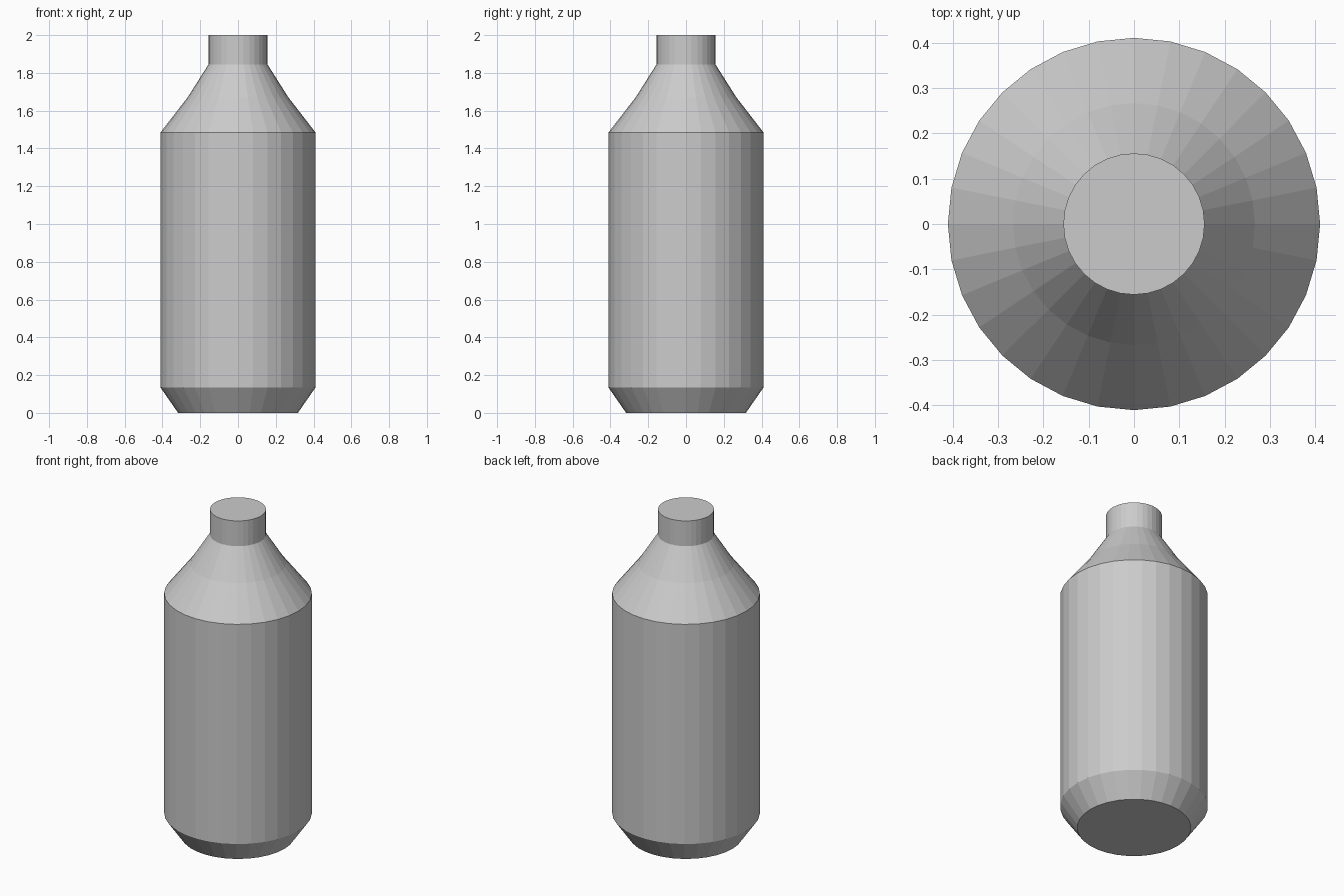
import bpy, bmesh
from math import cos, sin, pi

if "Cube" in bpy.data.objects:
    bpy.data.objects.remove(bpy.data.objects["Cube"])

SIDES = 32


def lathe(name, profile):
    """Revolve a (radius, height) profile into a closed, flat-shaded solid."""
    bm = bmesh.new()
    rings = [[bm.verts.new((r * cos(2 * pi * i / SIDES), r * sin(2 * pi * i / SIDES), z))
              for i in range(SIDES)] for r, z in profile]
    for low, high in zip(rings, rings[1:]):
        for i in range(SIDES):
            j = (i + 1) % SIDES
            bm.faces.new((low[i], low[j], high[j], high[i]))
    bm.faces.new(rings[0][::-1])
    bm.faces.new(rings[-1])
    mesh = bpy.data.meshes.new(name)
    bm.to_mesh(mesh)
    bm.free()
    obj = bpy.data.objects.new(name, mesh)
    bpy.context.collection.objects.link(obj)
    return obj


# Bottle: chamfered base, straight body, two-step shoulder, capped neck
lathe("bottle", [
    (0.317, 0.0),
    (0.411, 0.135),
    (0.411, 1.484),
    (0.267, 1.67),
    (0.156, 1.845),
    (0.156, 2.0),
])
